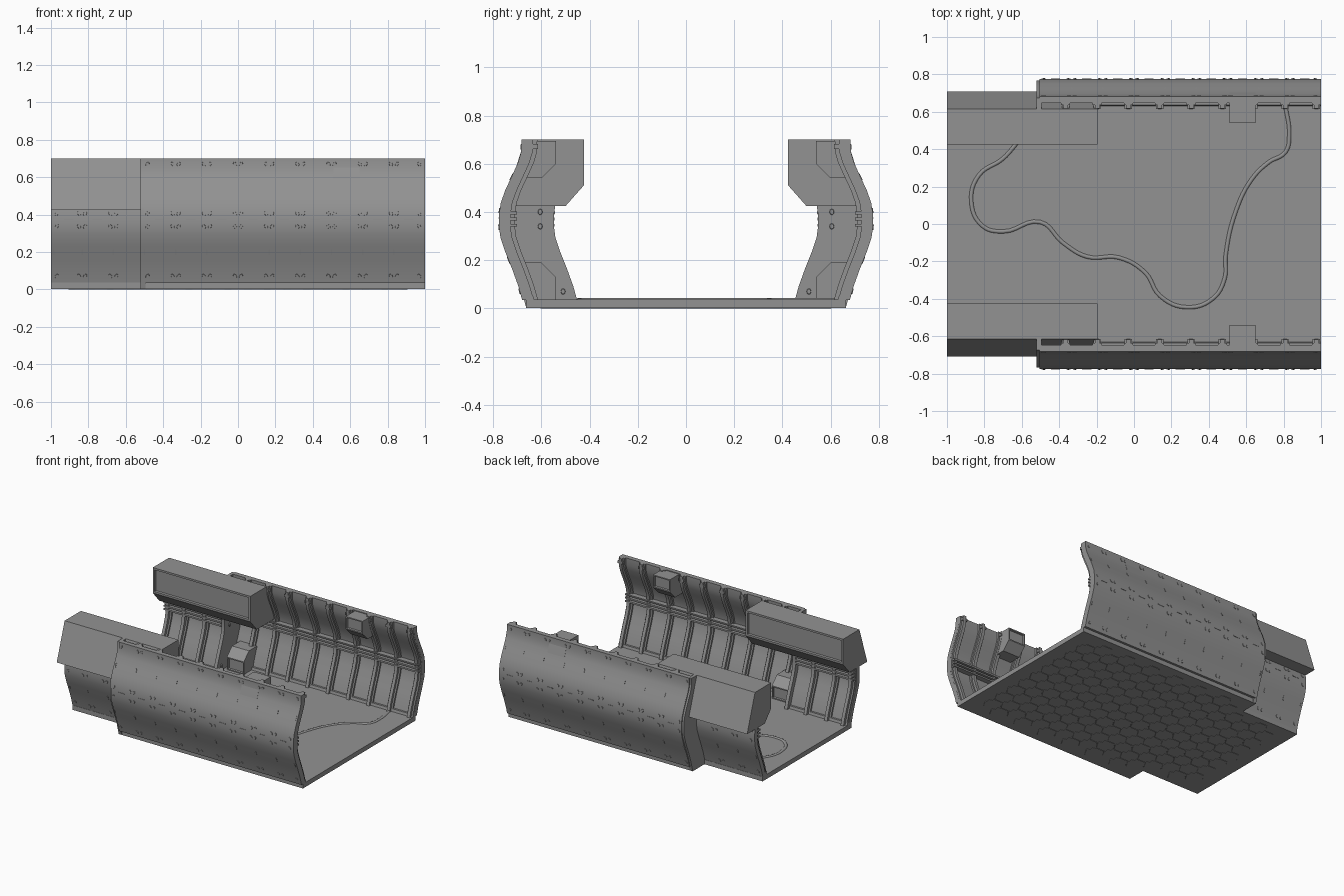
import bpy, bmesh, math
from mathutils import Matrix, Vector

if "Cube" in bpy.data.objects:
    bpy.data.objects.remove(bpy.data.objects["Cube"])

# Outer wall curve as (y, z); every wall layer is an inward offset of it
CURVE = [(.68, .035), (.695, .09), (.722, .165), (.75, .235), (.77, .295), (.776, .34), (.776, .39),
         (.768, .44), (.75, .49), (.722, .55), (.697, .605), (.684, .65), (.683, .70)]
STEP = .157          # how far the narrow end sits inside the wide section

GREY = bpy.data.materials.new("dark_grey")
GREY.diffuse_color = (.29, .29, .29, 1)
GREY.use_nodes = True
GREY.node_tree.nodes["Principled BSDF"].inputs["Base Color"].default_value = GREY.diffuse_color


def curve_y(z):
    for (y0, z0), (y1, z1) in zip(CURVE, CURVE[1:]):
        if z <= z1:
            return y0 + (y1 - y0) * (z - z0) / (z1 - z0)
    return CURVE[-1][0]


def slope(z):
    return math.atan2(curve_y(min(z + .02, .70)) - curve_y(max(z - .02, .035)), .04)


def finish(name, bm, mirror=True, smooth=True):
    bmesh.ops.recalc_face_normals(bm, faces=bm.faces)
    me = bpy.data.meshes.new(name)
    bm.to_mesh(me)
    bm.free()
    me.materials.append(GREY)
    ob = bpy.data.objects.new(name, me)
    bpy.context.collection.objects.link(ob)
    if smooth:
        bpy.ops.object.select_all(action='DESELECT')
        ob.select_set(True)
        bpy.context.view_layer.objects.active = ob
        bpy.ops.object.shade_smooth_by_angle(angle=math.radians(30))
    if mirror:
        m = ob.modifiers.new("mirror", 'MIRROR')
        m.use_axis = (False, True, False)
    return ob


def strip(bm, x0, x1, d0, d1, z0=.035, z1=.70):
    """Curved slab between offsets d0 and d1 of the wall curve."""
    zs = [z0] + [z for _, z in CURVE if z0 + .005 < z < z1 - .005] + [z1]
    rings = [[bm.verts.new(p) for p in ((x0, curve_y(z) - d0, z), (x1, curve_y(z) - d0, z),
                                        (x1, curve_y(z) - d1, z), (x0, curve_y(z) - d1, z))] for z in zs]
    for a, b in zip(rings, rings[1:]):
        for i in range(4):
            j = (i + 1) % 4
            bm.faces.new((a[i], a[j], b[j], b[i]))
    bm.faces.new(rings[0])
    bm.faces.new(rings[-1])


def box(bm, c, s, rot=None):
    m = Matrix.Translation(c) @ (rot or Matrix()) @ Matrix.Diagonal((*s, 1))
    bmesh.ops.create_cube(bm, size=1, matrix=m)


def disc(bm, c, s, rot):
    m = Matrix.Translation(c) @ rot @ Matrix.Diagonal((*s, 1))
    bmesh.ops.create_cone(bm, cap_ends=True, segments=8, radius1=1, radius2=.75, depth=1, matrix=m)


def prism(name, prof, x0, x1, rim, depth):
    """Profile in y,z extruded along x, with a framed recess on the inner face."""
    bm = bmesh.new()
    f = bm.faces.new([bm.verts.new((x0, y, z)) for y, z in prof])
    r = bmesh.ops.extrude_face_region(bm, geom=[f])
    bmesh.ops.translate(bm, vec=(x1 - x0, 0, 0), verts=[v for v in r['geom'] if isinstance(v, bmesh.types.BMVert)])
    bmesh.ops.recalc_face_normals(bm, faces=bm.faces)
    face = [g for g in bm.faces if g.normal.y < -.98]
    for t in (rim, .004):
        bmesh.ops.inset_region(bm, faces=face, thickness=t, depth=0)
    bmesh.ops.translate(bm, vec=(0, depth, 0), verts=list({v for g in face for v in g.verts}))
    return finish(name, bm, smooth=False)


# Floor slab, stepped in at the narrow end
bm = bmesh.new()
box(bm, (.245, 0, .019), (1.51, 1.326, .034))
box(bm, (-.755, 0, .019), (.49, 1.05, .034))
finish("floor", bm, False, False)

# Hexagonal tiles under the floor
bm = bmesh.new()
R = .07
for i in range(-9, 10):
    for j in range(-6, 7):
        x, y = i * R * 1.5, (j + (i % 2) * .5) * R * 1.732
        if abs(x) < .94 and abs(y) < (.47 if x < -.43 else .605):
            bmesh.ops.create_cone(bm, cap_ends=True, segments=6, radius1=R * .95, radius2=R * .97, depth=.003,
                                  matrix=Matrix.Translation((x, y, .0015)) @ Matrix.Rotation(math.pi / 2, 4, 'Z')
                                  @ Matrix.Rotation(math.pi / 2, 4, 'Z') @ Matrix.Rotation(math.pi / 6 * 3, 4, 'Z'))
finish("underside_tiles", bm, False, False)

# Wall shells
bm = bmesh.new()
strip(bm, -.505, 1, 0, .035)
finish("wide_wall", bm)
bm = bmesh.new()
strip(bm, -1, -.505, STEP, STEP + .035, .035, .43)
finish("narrow_wall", bm)

# Bulkhead joining the two sections, with bolts
bm = bmesh.new()
strip(bm, -.52, -.495, .008, .228, .002, .43)
strip(bm, -.52, -.495, .008, .07, .43, .70)
turn = Matrix.Rotation(math.pi / 2, 4, 'Y')
for y, z in ((.605, .4), (.605, .34), (.51, .07)):
    disc(bm, (-.494, y, z), (.014, .011, .01), turn)
finish("bulkhead", bm)

# Inner ribs (a flange plus a raised web) with clamps at the top
bm = bmesh.new()
for i in range(9):
    x = -.365 + i * .1675
    if x > .99:
        continue
    strip(bm, x - .024, x + .024, .03, .048)
    strip(bm, x - .012, x + .012, .045, .066)
    for side in (-.015, .015):
        box(bm, (x + side, .628, .672), (.009, .026, .02))
for x in (-.97, -.835, -.665):
    strip(bm, x - .024, x + .024, STEP + .03, STEP + .048, .035, .425)
    strip(bm, x - .012, x + .012, STEP + .045, STEP + .07, .035, .425)
finish("ribs", bm)

# Long inner rails and skirting
bm = bmesh.new()
for z in (.345, .37, .395):
    strip(bm, -.495, .995, .03, .074, z - .006, z + .006)
    strip(bm, -.995, -.52, STEP + .03, STEP + .074, z - .006, z + .006)
strip(bm, -.495, 1, .03, .05, .035, .055)
strip(bm, -1, -.52, STEP + .03, STEP + .05, .035, .055)
finish("rails", bm)

# Outer fasteners: paired oval bolts, slots and dashes
bm = bmesh.new()
for i in range(13):
    x = max(-.985, min(.985, -1 + i / 6))
    narrow = x < -.52
    s = STEP if narrow else 0
    for z in (.072, .337, .405) + (() if narrow else (.67,)):
        for side in (-1, 1):
            px = x + side * .016
            if abs(px) > .985 or (not narrow and px < -.49):
                continue
            tilt = Matrix.Rotation(-slope(z), 4, 'X')
            # spin each oval about the wall normal so the pair forms a V
            rot = tilt @ Matrix.Rotation(side * .6, 4, 'Y') @ Matrix.Rotation(-math.pi / 2, 4, 'X')
            disc(bm, (px, curve_y(z) - s - .003, z), (.011, .016, .012), rot)
    for z in (.2,) + (() if narrow else (.545,)):
        box(bm, (x, curve_y(z) - s, z), (.007, .005, .03), Matrix.Rotation(-slope(z), 4, 'X'))
    if i < 12 and i != 2:
        box(bm, (min(x + .08, .95), curve_y(.375) - s, .375), (.05, .005, .006))
finish("outer_fasteners", bm, smooth=False)

# Overhead housings, wall boxes and floor consoles
prism("overhead_housing", [(.424, .70), (.424, .51), (.50, .424), (.708, .424), (.615, .70)], -1, -.195, .02, .015)
prism("wall_box", [(.54, .695), (.54, .60), (.60, .54), (.72, .54), (.67, .695)], .51, .65, .012, .012)
prism("floor_console", [(.54, .035), (.54, .13), (.60, .19), (.71, .19), (.66, .035)], -.47, -.33, .012, .012)

# Cable winding over the floor
PATH = [(-.62, .44), (-.70, .35), (-.83, .26), (-.87, .12), (-.81, -.01), (-.70, -.04), (-.5, .01), (-.38, -.1),
        (-.25, -.175), (-.08, -.18), (.06, -.26), (.14, -.385), (.28, -.445), (.42, -.4), (.485, -.29),
        (.49, -.17), (.545, .07), (.63, .24), (.72, .33), (.81, .385), (.83, .48), (.81, .63)]
cu = bpy.data.curves.new("floor_cable", 'CURVE')
cu.dimensions = '3D'
cu.bevel_depth = .012
cu.bevel_resolution = 2
cu.resolution_u = 6
cu.use_fill_caps = True
cu.materials.append(GREY)
sp = cu.splines.new('BEZIER')
sp.bezier_points.add(len(PATH) - 1)
for p, (x, y) in zip(sp.bezier_points, PATH):
    p.co = (x, y, .032)
    p.handle_left_type = p.handle_right_type = 'AUTO'
bpy.context.collection.objects.link(bpy.data.objects.new("floor_cable", cu))
